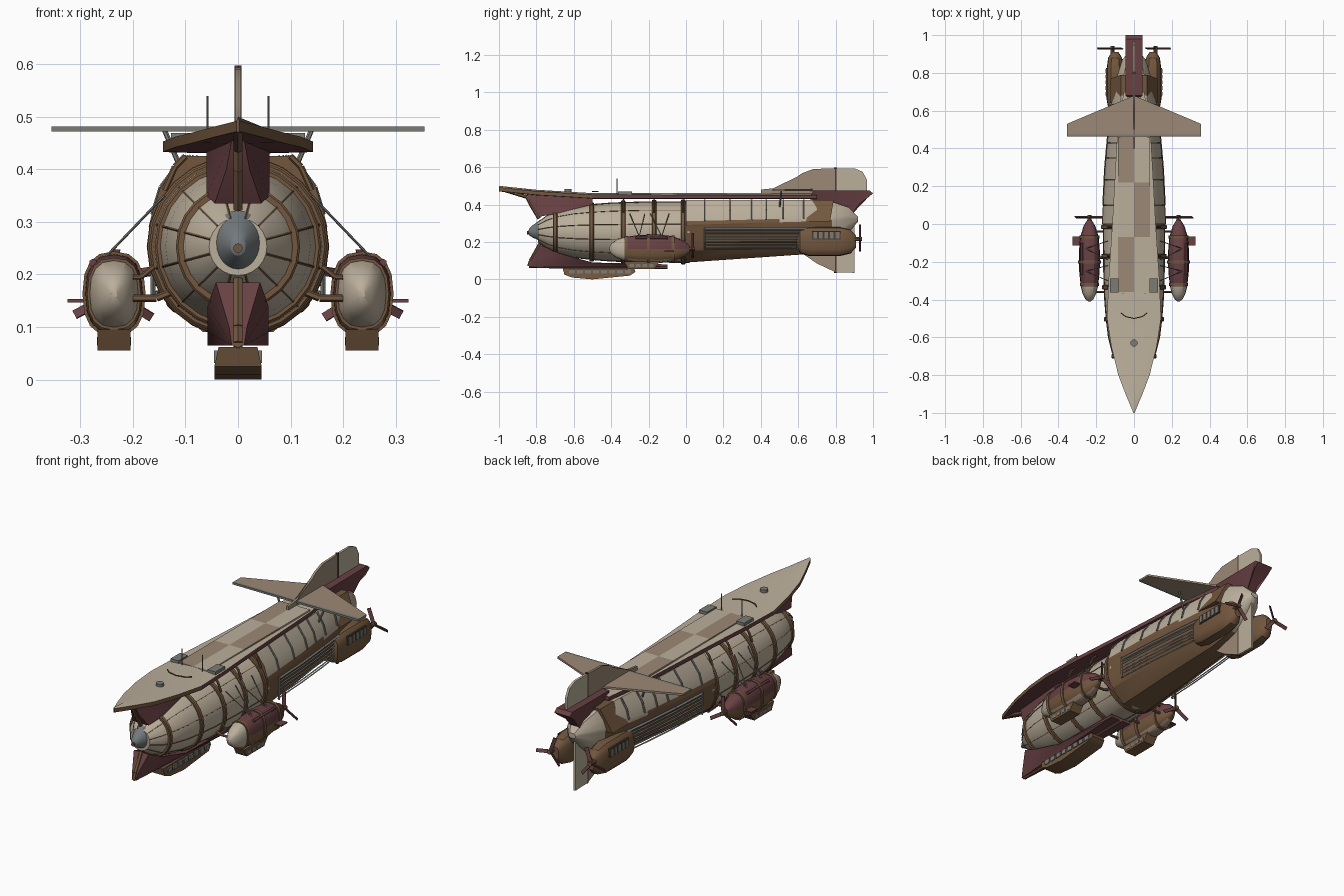
import bpy, bmesh
from math import sin, cos, pi, radians
from mathutils import Vector, Matrix

old_cube = bpy.data.objects.get("Cube")
if old_cube:
    bpy.data.objects.remove(old_cube)


def make_material(name, red, green, blue):
    material = bpy.data.materials.new(name)
    material.use_nodes = True
    colour = (red, green, blue, 1)
    material.diffuse_color = colour
    material.node_tree.nodes["Principled BSDF"].inputs["Base Color"].default_value = colour
    return material


CREAM, TAN, BROWN, DARK, MAROON, GREY, SLATE = range(7)
PALETTE = [
    make_material("cream canvas", .50, .43, .33),
    make_material("tan canvas", .33, .25, .18),
    make_material("brown wood", .17, .095, .048),
    make_material("dark wood", .075, .045, .026),
    make_material("maroon paint", .14, .052, .056),
    make_material("grey metal", .20, .20, .18),
    make_material("slate nose", .17, .19, .20),
]
made_objects = []


def finish(name, bm, colour):
    """Turn a bmesh into an object; colour is an index or a rule(centre, normal)."""
    bmesh.ops.recalc_face_normals(bm, faces=bm.faces)
    bm.normal_update()
    for face in bm.faces:
        face.material_index = colour(face.calc_center_median(), face.normal) if callable(colour) else colour
    mesh = bpy.data.meshes.new(name)
    bm.to_mesh(mesh)
    bm.free()
    for material in PALETTE:
        mesh.materials.append(material)
    obj = bpy.data.objects.new(name, mesh)
    bpy.context.collection.objects.link(obj)
    made_objects.append(obj)
    return obj


def loft(name, rings, colour):
    bm = bmesh.new()
    rows = [[bm.verts.new(point) for point in ring] for ring in rings]
    for first, second in zip(rows, rows[1:]):
        for i in range(len(first)):
            j = (i + 1) % len(first)
            bm.faces.new((first[i], first[j], second[j], second[i]))
    bm.faces.new(rows[0])
    bm.faces.new(rows[-1])
    return finish(name, bm, colour)


def oval(y, rx, rz, z, x=0, sides=24, boxy=1):
    """Cross-section ring; boxy below one squares it off."""
    ring = []
    for i in range(sides):
        c, s = cos(2 * pi * i / sides), sin(2 * pi * i / sides)
        ring.append((x + rx * abs(c) ** boxy * (1 if c > 0 else -1), y,
                     z + rz * abs(s) ** boxy * (1 if s > 0 else -1)))
    return ring


def prism(name, outline, half_width, colour, x=0):
    """Side outline of (y, z) points, widened in x by a number or a rule(y, z)."""
    width = half_width if callable(half_width) else (lambda y, z: half_width)
    bm = bmesh.new()
    left = [bm.verts.new((x + width(y, z), y, z)) for y, z in outline]
    right = [bm.verts.new((x - width(y, z), y, z)) for y, z in outline]
    for i in range(len(outline)):
        j = (i + 1) % len(outline)
        bm.faces.new((left[i], left[j], right[j], right[i]))
    caps = [bm.faces.new(left), bm.faces.new(right)]
    bmesh.ops.triangulate(bm, faces=caps)
    return finish(name, bm, colour)


def box(name, centre, size, colour):
    bm = bmesh.new()
    bmesh.ops.create_cube(bm, size=1, matrix=Matrix.Translation(centre) @ Matrix.Diagonal((*size, 1)))
    return finish(name, bm, colour)


def rod(name, points, radius, colour, sides=6):
    bm = bmesh.new()
    for start, end in zip(points, points[1:]):
        a, b = Vector(start), Vector(end)
        turn = (b - a).to_track_quat('Z', 'Y').to_matrix().to_4x4()
        bmesh.ops.create_cone(bm, cap_ends=True, segments=sides, radius1=radius, radius2=radius,
                              depth=(b - a).length, matrix=Matrix.Translation((a + b) / 2) @ turn)
    return finish(name, bm, colour)


def sample(table, y):
    """Linear look-up in (y, value) pairs."""
    for (y0, v0), (y1, v1) in zip(table, table[1:]):
        if y <= y1:
            return v0 + (v1 - v0) * max(0, (y - y0) / (y1 - y0))
    return table[-1][1]


def propeller(name, x, y, z, length, tilt):
    rod(name + "_hub", [(x, y - .03, z), (x, y + .012, z)], .011, BROWN, 10)
    bm = bmesh.new()
    for k in range(3):
        spin = Matrix.Rotation(tilt + k * 2 * pi / 3, 4, 'Y')
        pitch = Matrix.Rotation(radians(25), 4, 'Z')
        size = Matrix.Diagonal((.018, .004, length, 1))
        place = Matrix.Translation((x, y, z)) @ spin @ Matrix.Translation((0, 0, length / 2)) @ pitch @ size
        bmesh.ops.create_cube(bm, size=1, matrix=place)
    finish(name + "_blades", bm, MAROON)


# Forward envelope, nose cap, hoops and seams
FRONT = [(-.79, .055), (-.74, .092), (-.68, .118), (-.6, .138), (-.5, .15), (-.4, .158), (-.25, .163), (.02, .165)]
loft("front_envelope", [oval(y, r, r, .253) for y, r in FRONT], CREAM)
NOSE = [(-.842, .008), (-.838, .018), (-.82, .033), (-.79, .05), (-.775, .06)]
loft("nose_cap", [oval(y, r * .82, r, .25 + r * .2) for y, r in NOSE], SLATE)
rod("nose_pin", [(0, -.85, .25), (0, -.83, .25)], .009, BROWN, 10)
for y in (-.7, -.505, -.335, -.17, -.015):
    r = sample(FRONT, y) + .009
    loft("envelope_hoop", [oval(y - .012, r - .004, r - .004, .253), oval(y - .008, r, r, .253),
                           oval(y + .008, r, r, .253), oval(y + .012, r - .004, r - .004, .253)], BROWN)
for k in range(12):
    a = 2 * pi * (k + .5) / 12
    rod("envelope_seam", [(r * cos(a), y, .253 + r * sin(a)) for y, r in FRONT], .0025, BROWN, 4)

# Rear hull with canvas upper panels
WIDTH = [(0, .165), (.3, .15), (.5, .132), (.65, .115), (.78, .088), (.87, .06), (.92, .02)]
BELLY = [(0, .09), (.65, .135), (.78, .17), (.87, .25), (.92, .31)]
CROWN = [(0, .425), (.65, .425), (.78, .415), (.87, .385), (.92, .335)]


def hull_section(y):
    w, low, high = sample(WIDTH, y), sample(BELLY, y), sample(CROWN, y)
    levels = [(.4, 0), (.85, .18), (1, .36), (1, .55), (1.03, .6), (1, .66), (.9, .82), (.62, 1)]
    half = [(w * u, y, low + (high - low) * v) for u, v in levels]
    return half + [(-px, py, pz) for px, py, pz in reversed(half)]


loft("rear_hull", [hull_section(y) for y, w in WIDTH],
     lambda c, n: CREAM if c.z > .315 or c.y > .8 else BROWN)
for side in (1, -1):
    for y in (.1, .235, .35, .43, .52, .63):
        rib = [(side * (px + .002), py, pz) for px, py, pz in hull_section(y)[5:8]]
        rod("panel_rib", rib, .005, GREY)
    runs = [.1, .2, .3, .4, .5, .65]
    for k in range(7):
        z = .165 + k * .017
        rod("louver_slat", [(side * (sample(WIDTH, y) + (.001 if k else -.004)), y, z) for y in runs],
            .007 if k == 6 else .004, GREY, 4)
    for y in (.1, .65):
        w = side * (sample(WIDTH, y) + .002)
        rod("louver_post", [(w, y, .16), (w, y, .275)], .005, GREY, 4)
prism("tail_bracket", [(.64, .31), (.68, .425), (.79, .425), (.77, .31)],
      lambda y, z: .125 - (z - .31) * .5, BROWN)

# Long deck with raised pointed bow
EDGE = [(-1, .003), (-.9, .045), (-.8, .083), (-.65, .12), (-.5, .143), (-.3, .135), (0, .115), (.45, .09), (.7, .055)]
SHEER = [(-1, .5), (-.8, .479), (-.5, .461), (.7, .459)]


def deck_section(y):
    w, z = sample(EDGE, y), sample(SHEER, y)
    return [(0, y, z), (w, y, z - .008), (w, y, z - .028), (0, y, z - .03), (-w, y, z - .028), (-w, y, z - .008)]


def deck_colour(c, n):
    if n.z > .7:
        return CREAM
    return MAROON if n.z < -.7 or c.y > -.5 else BROWN


loft("deck", [deck_section(y) for y, w in EDGE], deck_colour)
rows = [-.36, -.07, .22, .46]
for k in range(3):
    for side in (1, -1):
        box("deck_panel", (side * .042, (rows[k] + rows[k + 1]) / 2, .457), (.084, rows[k + 1] - rows[k], .008),
            TAN if (side > 0) == (k == 1) else CREAM)

# Deck fittings
rod("deck_hatch", [(0, -.63, .46), (0, -.63, .482)], .019, GREY, 12)
for side in (1, -1):
    box("deck_locker", (side * .105, -.325, .46), (.045, .075, .018), GREY)
    rod("deck_mast", [(side * .058, -.37, .45), (side * .058, -.37, .54)], .0025, GREY)
    rod("deck_rail", [(side * .07, -.47, .47), (side * .045, -.49, .47), (0, -.5, .47)], .003, BROWN)

# Bow braces and keel
prism("upper_bow_brace", [(-.85, .455), (-.83, .4), (-.785, .335), (-.7, .35), (-.5, .4), (-.5, .44)],
      lambda y, z: min(.06, .012 + (y + .85) * .5), MAROON)
prism("lower_bow_brace", [(-.84, .065), (-.83, .1), (-.78, .185), (-.68, .14), (-.5, .09), (-.1, .08), (-.1, .065)],
      lambda y, z: min(.058, .012 + (y + .84) * .5), MAROON)
rod("upper_stem", [(0, -.98, .48), (0, -.85, .44), (0, -.83, .4), (0, -.785, .325)], .01, BROWN)
rod("lower_stem", [(0, -.78, .19), (0, -.83, .1), (0, -.84, .07), (0, -.1, .066)], .01, BROWN)

# Belly gondola with window panes
prism("gondola", [(-.66, .062), (-.65, .025), (-.61, .01), (-.5, 0), (-.3, .02), (-.27, .04), (-.28, .062)],
      lambda y, z: .045 if z < .03 else .037, BROWN)
for side in (1, -1):
    for k in range(8):
        box("gondola_window", (side * .042, -.61 + k * .043, .043), (.008, .032, .024), GREY)

# Side pods, built on each side
POD = [(-.41, .1), (-.4, .36), (-.37, .64), (-.33, .82), (-.25, .97), (-.15, 1), (-.07, .88), (-.01, .55), (.02, .22)]


def pod_colour(c, n):
    if c.y < -.33:
        return CREAM
    return MAROON if c.z > .165 else TAN if c.z < .11 else BROWN


for side in (1, -1):
    x = side * .236
    loft("side_pod", [oval(y, .056 * s, .077 * s, .163, x, 16, .8) for y, s in POD], pod_colour)
    for y in (-.32, -.2, -.07):
        s = sample(POD, y)
        loft("pod_hoop", [oval(y + d, .061 * s, .082 * s, .163, x, 16, .8) for d in (-.008, .008)], BROWN)
    prism("pod_gondola", [(-.33, .095), (-.31, .055), (-.17, .055), (-.14, .095)], .031, BROWN, x)
    for k in range(4):
        box("pod_window", (x, -.29 + k * .035, .073), (.065, .024, .016), GREY)
    box("pod_fin", (side * .302, -.09, .15), (.045, .05, .006), MAROON)
    rod("pod_pipe", [(x + side * .04, -.27, .222), (x + side * .04, -.1, .222)], .008, MAROON)
    propeller("side_propeller", x, .036, .163, .085, side * radians(118))
    for y in (-.36, -.18, -.04):
        rod("pod_strut", [(side * .13, y, .165), (side * .155, y, .155), (side * .2, y, .155)], .007, BROWN)
        rod("pod_upper_strut", [(side * .16, y, .215), (side * .185, y, .195), (side * .2, y, .195)], .005, BROWN)
    for top, bottom in ((-.3, -.25), (-.22, -.25), (-.19, -.13), (-.09, -.13)):
        rod("pod_cable", [(side * .14, top, .35), (side * .255, bottom, .23)], .0025, GREY)
    for y in (-.335, -.17, -.015):
        rod("deck_stay", [(side * .1, y, .425), (side * .12, y, .405), (side * .14, y, .36)], .006, BROWN)

    # Rear engine and its propeller
    x = side * .1
    ENGINE = [(.59, .35), (.61, .8), (.66, 1), (.82, 1), (.88, .82), (.91, .4)]
    loft("rear_engine", [oval(y, .045 * s, .078 * s, .202, x, 16, .7) for y, s in ENGINE], BROWN)
    box("engine_vent", (side * .144, .75, .235), (.008, .15, .045), DARK)
    for k in range(5):
        box("vent_pane", (side * .148, .69 + k * .03, .235), (.006, .019, .034), GREY)
    propeller("rear_propeller", side * .115, .93, .215, .08, side * radians(100))

    # Wing stays
    rod("wing_stay", [(side * .1, .5, .38), (side * .14, .51, .475)], .005, GREY)

# Tail roof, fins and rudders
prism("tail_roof", [(.66, .43), (.68, .474), (.98, .476), (1, .46), (.97, .435), (.91, .39), (.88, .34), (.8, .37)],
      lambda y, z: .044 if z > .43 else .022, MAROON)
prism("upper_fin", [(.4, .455), (.4, .48), (.5, .49), (.56, .525), (.62, .567), (.68, .59), (.8, .594), (.8, .455)], .006, TAN)
prism("upper_rudder", [(.8, .46), (.8, .594), (.9, .594), (.945, .575), (.968, .53), (.968, .46)], .006, CREAM)
prism("lower_fin", [(.62, .14), (.7, .085), (.8, .038), (.8, .3), (.65, .3)], .006, TAN)
prism("lower_rudder", [(.8, .3), (.8, .038), (.9, .035), (.9, .32)], .006, CREAM)
for low, high in ((.455, .598), (.035, .2)):
    rod("rudder_hinge", [(0, .8, low), (0, .8, high)], .008, DARK)

# Tail wing with a metal leading strip
wing_outline = [(-.355, .475), (.355, .475), (.355, .53), (0, .68), (-.355, .53)]
loft("tail_wing", [[(x, y, z) for x, y in wing_outline] for z in (.472, .482)], TAN)
box("wing_edge", (0, .47, .477), (.71, .016, .01), GREY)

# Smooth the rounded surfaces, keep hard edges
bpy.ops.object.select_all(action='DESELECT')
for obj in made_objects:
    obj.select_set(True)
bpy.context.view_layer.objects.active = made_objects[0]
bpy.ops.object.shade_smooth_by_angle(angle=radians(28))
